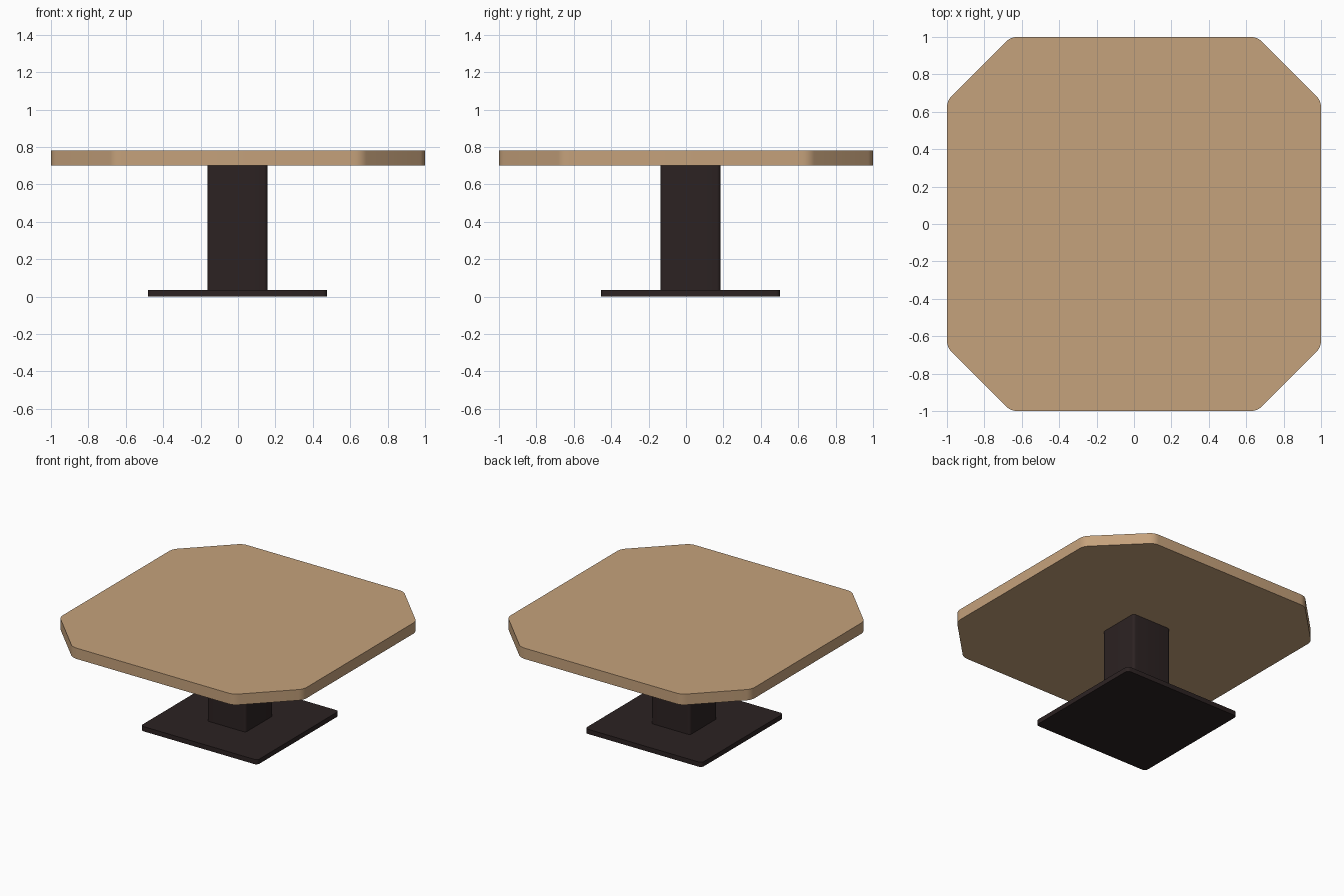
import bpy, bmesh, math
from mathutils import Vector

if "Cube" in bpy.data.objects:
    bpy.data.objects.remove(bpy.data.objects["Cube"])


def material(name, rgb):
    m = bpy.data.materials.new(name)
    m.diffuse_color = (*rgb, 1)
    m.use_nodes = True
    m.node_tree.nodes["Principled BSDF"].inputs["Base Color"].default_value = m.diffuse_color
    return m


def rounded_outline(corners, radius, steps=6):
    """Round every corner of a convex counter-clockwise polygon with an arc."""
    pts = []
    n = len(corners)
    for i, c in enumerate(corners):
        p = Vector(c)
        a = (Vector(corners[i - 1]) - p).normalized()
        b = (Vector(corners[(i + 1) % n]) - p).normalized()
        half = a.angle(b) / 2
        centre = p + (a + b).normalized() * (radius / math.sin(half))
        start = p + a * (radius / math.tan(half)) - centre
        sweep = math.pi - 2 * half
        for k in range(steps + 1):
            t = sweep * k / steps
            pts.append((centre.x + start.x * math.cos(t) - start.y * math.sin(t),
                        centre.y + start.x * math.sin(t) + start.y * math.cos(t)))
    return pts


def slab(name, outline, z0, z1, mat, centre=(0, 0)):
    """Extrude an outline between two heights."""
    bm = bmesh.new()
    verts = [bm.verts.new((x + centre[0], y + centre[1], z0)) for x, y in outline]
    face = bm.faces.new(verts)
    res = bmesh.ops.extrude_face_region(bm, geom=[face], use_keep_orig=True)
    top = [v for v in res["geom"] if isinstance(v, bmesh.types.BMVert)]
    bmesh.ops.translate(bm, verts=top, vec=(0, 0, z1 - z0))
    bmesh.ops.recalc_face_normals(bm, faces=bm.faces)
    me = bpy.data.meshes.new(name)
    bm.to_mesh(me)
    bm.free()
    me.materials.append(mat)
    ob = bpy.data.objects.new(name, me)
    bpy.context.collection.objects.link(ob)
    bpy.ops.object.select_all(action='DESELECT')
    ob.select_set(True)
    bpy.context.view_layer.objects.active = ob
    bpy.ops.object.shade_smooth_by_angle(angle=math.radians(30))
    return ob


def square(h):
    return [(-h, -h), (h, -h), (h, h), (-h, h)]


wood = material("light_wood", (0.56, 0.36, 0.20))
dark = material("dark_brown", (0.025, 0.016, 0.016))

# Table top: square with cut, softly rounded corners
c = 0.66
octagon = [(-c, -1), (c, -1), (1, -c), (1, c), (c, 1), (-c, 1), (-1, c), (-1, -c)]
slab("table_top", rounded_outline(octagon, 0.09), 0.70, 0.78, wood)

# Pedestal, slightly behind the centre of the top
foot_centre = (-0.002, 0.024)
slab("column", rounded_outline(square(0.16), 0.02), 0.035, 0.70, dark, foot_centre)
slab("base_plate", rounded_outline(square(0.479), 0.025), 0.0, 0.035, dark, foot_centre)
